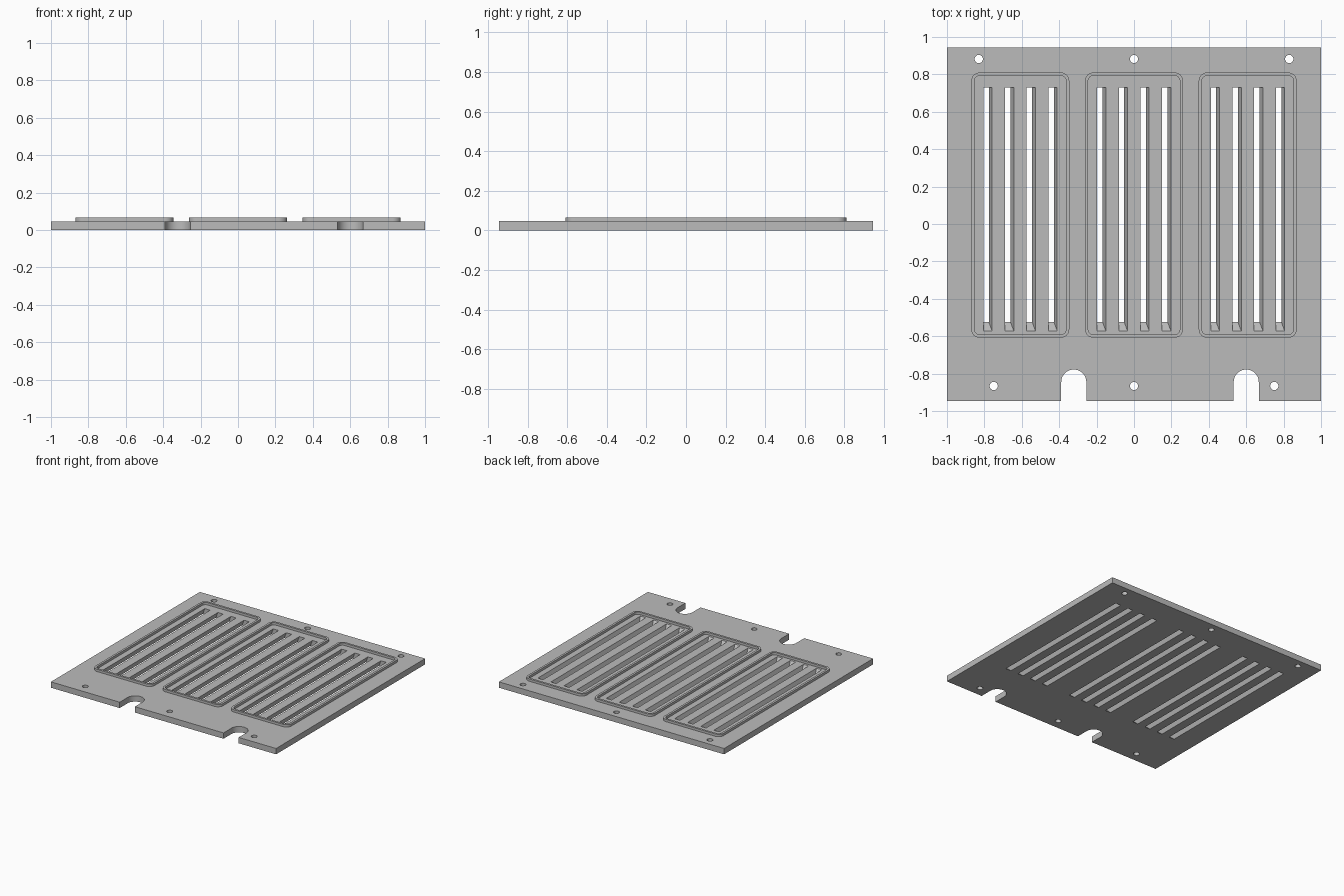
import bpy, bmesh, math

if "Cube" in bpy.data.objects:
    bpy.data.objects.remove(bpy.data.objects["Cube"])

T = 0.047        # plate thickness
RIM_TOP = 0.066  # top of raised rims
EPS = 0.01

grey = bpy.data.materials.new("light grey")
grey.diffuse_color = (0.5, 0.5, 0.5, 1)
grey.use_nodes = True
grey.node_tree.nodes["Principled BSDF"].inputs["Base Color"].default_value = grey.diffuse_color


def loft(bm, low, high, z0, z1):
    """Closed solid between two matching counter-clockwise outlines."""
    a = [bm.verts.new((x, y, z0)) for x, y in low]
    b = [bm.verts.new((x, y, z1)) for x, y in high]
    bm.faces.new(a[::-1])
    bm.faces.new(b)
    for i in range(len(a)):
        j = (i + 1) % len(a)
        bm.faces.new((a[i], a[j], b[j], b[i]))


def arc(cx, cy, r, a0, a1, n):
    return [(cx + r * math.cos(math.radians(a0 + (a1 - a0) * i / n)),
             cy + r * math.sin(math.radians(a0 + (a1 - a0) * i / n))) for i in range(n + 1)]


def rounded_rect(x0, x1, y0, y1, r):
    return (arc(x1 - r, y0 + r, r, -90, 0, 8) + arc(x1 - r, y1 - r, r, 0, 90, 8)
            + arc(x0 + r, y1 - r, r, 90, 180, 8) + arc(x0 + r, y0 + r, r, 180, 270, 8))


def make(name, bm):
    me = bpy.data.meshes.new(name)
    bm.to_mesh(me)
    bm.free()
    me.materials.append(grey)
    ob = bpy.data.objects.new(name, me)
    bpy.context.collection.objects.link(ob)
    return ob


def activate(ob):
    bpy.ops.object.select_all(action='DESELECT')
    ob.select_set(True)
    bpy.context.view_layer.objects.active = ob


# Base plate with two round-ended notches in its front edge
W, D = 1.0, 0.945
outline = [(-W, -D)]
for cx in (-0.322, 0.6):
    outline += [(cx - 0.067, -D)] + arc(cx, -0.845, 0.067, 180, 0, 24) + [(cx + 0.067, -D)]
outline += [(W, -D), (W, D), (-W, D)]
bm = bmesh.new()
loft(bm, outline, outline, 0, T)
plate = make("base_plate", bm)

# Cutter: screw holes and slanted louvre slots
bm = bmesh.new()
for x, y in [(-0.83, 0.882), (0, 0.882), (0.83, 0.882), (-0.75, -0.866), (0, -0.866), (0.75, -0.866)]:
    ring = arc(x, y, 0.022, 0, 345, 23)
    loft(bm, ring, ring, -EPS, T + EPS)


def slot_section(c, z):
    k = 1 - z / T                       # 0 at the top face, 1 at the bottom face
    x0, x1 = c - 0.0235 - 0.018 * k, c + 0.0235 - 0.018 * k
    y0, y1 = -0.572 + 0.048 * k, 0.73
    return [(x0, y0), (x1, y0), (x1, y1), (x0, y1)]


GROUPS = (-0.608, 0, 0.608)
for g in GROUPS:
    for off in (-0.174, -0.058, 0.058, 0.174):
        loft(bm, slot_section(g + off, -EPS), slot_section(g + off, T + EPS), -EPS, T + EPS)
cutter = make("hole_cutter", bm)
cutter.hide_render = True

mod = plate.modifiers.new("holes", 'BOOLEAN')
mod.operation = 'DIFFERENCE'
mod.solver = 'EXACT'
mod.object = cutter
activate(plate)
bpy.ops.object.modifier_apply(modifier=mod.name)
bpy.data.objects.remove(cutter)
bpy.ops.object.shade_smooth_by_angle(angle=math.radians(30))

# Raised rim around each group of slots
for name, g in zip(("left_rim", "middle_rim", "right_rim"), GROUPS):
    bm = bmesh.new()
    rings = []
    for inset, r in ((0, 0.045), (0.017, 0.028)):
        pts = rounded_rect(g - 0.262 + inset, g + 0.262 - inset, -0.608 + inset, 0.81 - inset, r)
        rings.append([[bm.verts.new((x, y, z)) for x, y in pts] for z in (T, RIM_TOP)])
    (o0, o1), (i0, i1) = rings
    n = len(o0)
    for i in range(n):
        j = (i + 1) % n
        for a, b in ((o0, o1), (o1, i1), (i1, i0), (i0, o0)):
            bm.faces.new((a[i], a[j], b[j], b[i]))
    rim = make(name, bm)
    activate(rim)
    bpy.ops.object.shade_smooth_by_angle(angle=math.radians(30))
